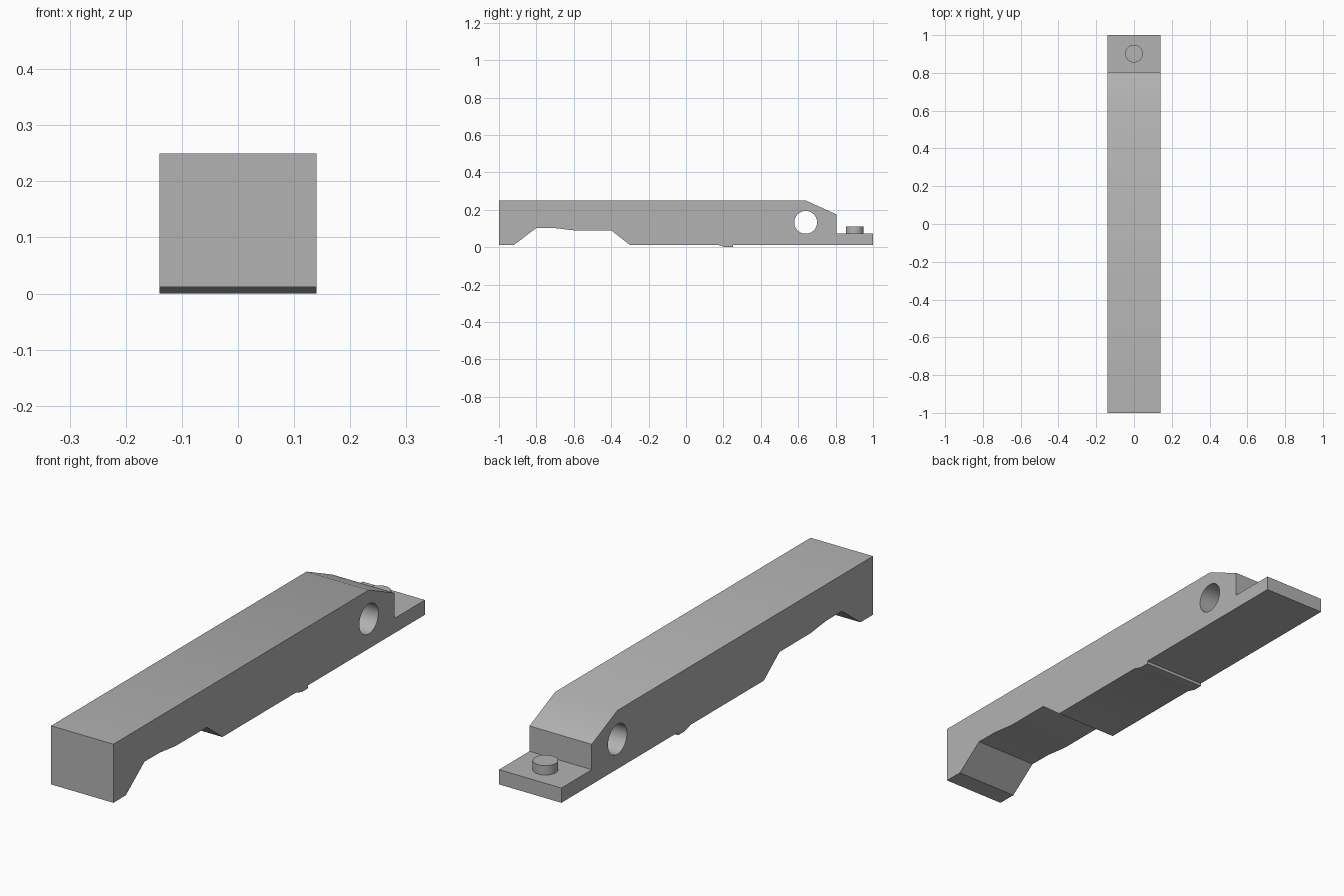
import bpy
import bmesh
import math

HALF_WIDTH = 0.14

cube = bpy.data.objects.get("Cube")
if cube:
    bpy.data.objects.remove(cube, do_unlink=True)

grey = bpy.data.materials.new("plain grey")
grey.use_nodes = True
colour = (0.45, 0.45, 0.45, 1)
grey.diffuse_color = colour
grey.node_tree.nodes["Principled BSDF"].inputs["Base Color"].default_value = colour


def extruded_profile(name, profile):
    """Extrude a (y, z) outline across the full width."""
    bm = bmesh.new()
    face = bm.faces.new([bm.verts.new((-HALF_WIDTH, y, z)) for y, z in profile])
    extruded = bmesh.ops.extrude_face_region(bm, geom=[face])["geom"]
    verts = [v for v in extruded if isinstance(v, bmesh.types.BMVert)]
    bmesh.ops.translate(bm, verts=verts, vec=(2 * HALF_WIDTH, 0, 0))
    bmesh.ops.recalc_face_normals(bm, faces=bm.faces)
    mesh = bpy.data.meshes.new(name)
    bm.to_mesh(mesh)
    bm.free()
    obj = bpy.data.objects.new(name, mesh)
    bpy.context.collection.objects.link(obj)
    return obj


def cylinder(name, radius, depth, location, rotation=(0, 0, 0)):
    bpy.ops.mesh.primitive_cylinder_add(
        vertices=48, radius=radius, depth=depth, location=location, rotation=rotation)
    obj = bpy.context.object
    obj.name = name
    return obj


def finish(obj):
    obj.data.materials.clear()
    obj.data.materials.append(grey)
    bpy.ops.object.select_all(action="DESELECT")
    obj.select_set(True)
    bpy.context.view_layer.objects.active = obj
    bpy.ops.object.shade_smooth_by_angle(angle=math.radians(30))


# Arm with underside recess, small catch tooth, sloped end and low rear tab
arm = extruded_profile("arm", [
    (-1, 0.25), (-1, 0.012), (-0.92, 0.012),
    (-0.8, 0.103), (-0.7, 0.102), (-0.6, 0.09), (-0.4, 0.09), (-0.3, 0.012),
    (0.17, 0.012), (0.21, 0), (0.25, 0), (0.25, 0.012),
    (1, 0.012), (1, 0.072), (0.805, 0.072),
    (0.805, 0.175), (0.64, 0.25),
])

# Pivot hole through the arm
cutter = cylinder("pivot_hole_cutter", 0.061, 0.5, (0, 0.64, 0.133), (0, math.pi / 2, 0))
cutter.hide_render = True
hole = arm.modifiers.new("pivot_hole", "BOOLEAN")
hole.operation = "DIFFERENCE"
hole.solver = "EXACT"
hole.object = cutter
bpy.context.view_layer.objects.active = arm
bpy.ops.object.modifier_apply(modifier=hole.name)
bpy.data.objects.remove(cutter, do_unlink=True)
finish(arm)

# Round peg standing on the rear tab
finish(cylinder("tab_peg", 0.047, 0.04, (0, 0.902, 0.09)))
